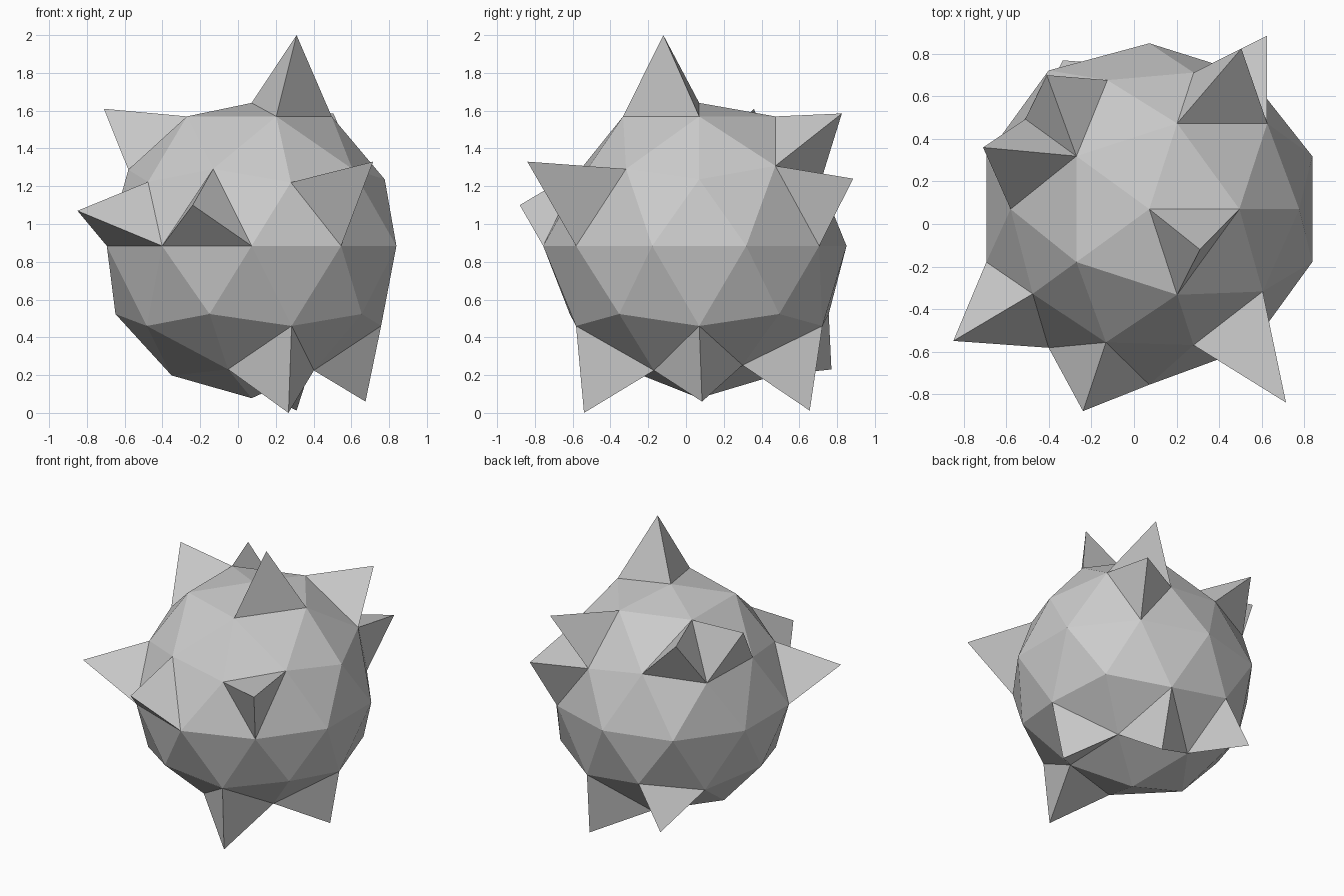
import bpy, bmesh
from mathutils import Vector

if "Cube" in bpy.data.objects:
    bpy.data.objects.remove(bpy.data.objects["Cube"])

CENTER = Vector((0.072, 0.07, 0.884))
RADIUS = 0.806

# Slight dents and bulges: direction from centre, radius
BUMPS = [
    ((0, 0, 1), 0.757),
    ((0.28, -0.85, 0.45), 0.752), ((-0.72, -0.53, 0.45), 0.758),
    ((0.28, 0.85, 0.45), 0.755), ((0.89, 0, 0.45), 0.788),
    ((-0.85, 0, 0.53), 0.767), ((-0.26, -0.81, 0.53), 0.775),
    ((0.69, -0.5, 0.53), 0.775), ((-0.26, 0.81, 0.53), 0.75),
    ((0, 1, 0), 0.78), ((0, -1, 0), 0.826), ((0.59, 0.81, 0), 0.785),
    ((-0.16, -0.5, -0.85), 0.768), ((0.43, -0.31, -0.85), 0.775),
    ((0.43, 0.31, -0.85), 0.742),
]

# Tips of the spikes
TIPS = [
    (0.31, -0.12, 2.0), (0.505, 0.825, 1.585), (0.625, 0.885, 1.24),
    (-0.41, 0.70, 1.56), (-0.71, 0.36, 1.61), (-0.335, 0.77, 0.23),
    (-0.85, -0.55, 1.07), (-0.24, -0.88, 1.10), (0.715, -0.84, 1.33),
    (0.267, -0.54, 0.0), (0.675, 0.085, 0.06), (0.31, 0.655, 0.012),
]

bm = bmesh.new()

# Faceted ball
bmesh.ops.create_icosphere(bm, subdivisions=2, radius=1.0)
dirs = {v: v.co.normalized() for v in bm.verts}
for v in bm.verts:
    v.co = dirs[v] * RADIUS
for d, r in BUMPS:
    v = max(dirs, key=lambda k: dirs[k].dot(Vector(d)))
    v.co = dirs[v] * r
bmesh.ops.translate(bm, verts=bm.verts[:], vec=CENTER)

# Spikes: the facet under each tip is replaced by a three-sided pyramid
facets = {f: sum((dirs[v] for v in f.verts), Vector()).normalized() for f in bm.faces}
for t in TIPS:
    tip = Vector(t)
    aim = (tip - CENTER).normalized()
    face = max(facets, key=lambda f: facets[f].dot(aim))
    del facets[face]
    a, b, c = face.verts
    bm.faces.remove(face)
    p = bm.verts.new(tip)
    for u, w in ((a, b), (b, c), (c, a)):
        bm.faces.new((u, w, p))

bmesh.ops.recalc_face_normals(bm, faces=bm.faces[:])
mesh = bpy.data.meshes.new("spiked_ball")
bm.to_mesh(mesh)
bm.free()

grey = bpy.data.materials.new("light_grey")
grey.diffuse_color = (0.6, 0.6, 0.6, 1)
grey.use_nodes = True
grey.node_tree.nodes["Principled BSDF"].inputs["Base Color"].default_value = grey.diffuse_color
mesh.materials.append(grey)
ball = bpy.data.objects.new("spiked_ball", mesh)
bpy.context.collection.objects.link(ball)
